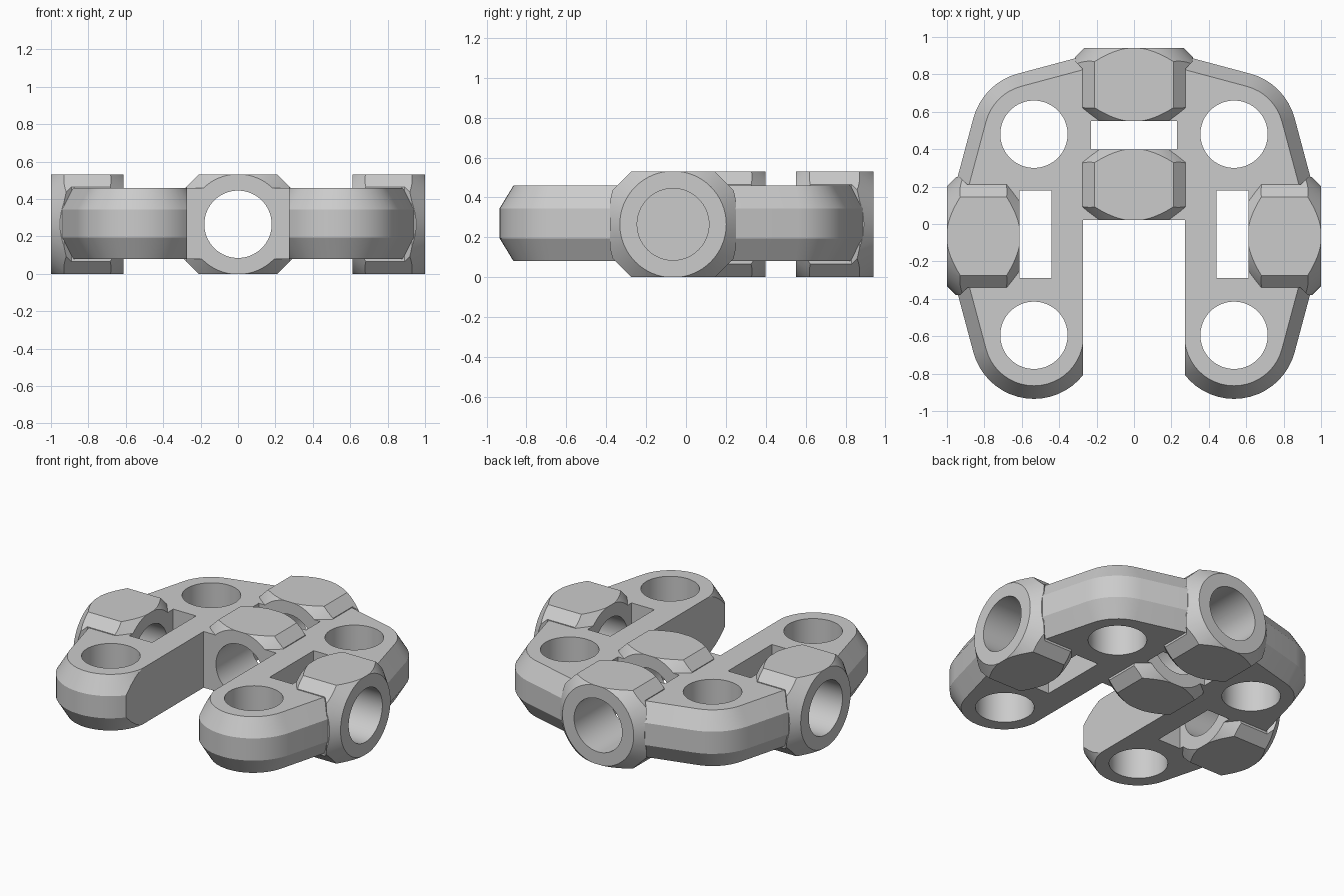
import bpy, bmesh, math

if "Cube" in bpy.data.objects:
    bpy.data.objects.remove(bpy.data.objects["Cube"])

ZC = 0.265          # height of every horizontal bore axis
SIDE_Y = -0.065     # position of the side bosses


def loft(name, rings):
    """Closed solid through a list of equally long point rings."""
    bm = bmesh.new()
    rows = [[bm.verts.new(p) for p in ring] for ring in rings]
    n = len(rows[0])
    for a, b in zip(rows, rows[1:]):
        for i in range(n):
            j = (i + 1) % n
            bm.faces.new((a[i], a[j], b[j], b[i]))
    bm.faces.new(rows[0][::-1])
    bm.faces.new(rows[-1])
    bmesh.ops.recalc_face_normals(bm, faces=bm.faces)
    mesh = bpy.data.meshes.new(name)
    bm.to_mesh(mesh)
    bm.free()
    obj = bpy.data.objects.new(name, mesh)
    bpy.context.collection.objects.link(obj)
    return obj


def boolean(target, tool, operation):
    """Apply a boolean and discard the tool."""
    mod = target.modifiers.new(operation, 'BOOLEAN')
    mod.operation, mod.solver, mod.object = operation, 'EXACT', tool
    bpy.context.view_layer.objects.active = target
    bpy.ops.object.modifier_apply(modifier=mod.name)
    bpy.data.objects.remove(tool)


def box(name, x0, x1, y0, y1, z0=-0.2, z1=0.8):
    return loft(name, [[(x0, y0, z), (x1, y0, z), (x1, y1, z), (x0, y1, z)]
                       for z in (z0, z1)])


def circle(r, n=64):
    return [(r * math.cos(2 * math.pi * i / n), r * math.sin(2 * math.pi * i / n))
            for i in range(n)]


def tube(name, place, profile):
    """Revolved solid along a placed axis; profile is (s, radius)."""
    return loft(name, [[place(s, u, v) for u, v in circle(r)] for s, r in profile])


def octagon(w, h=0.265, flat=0.21):
    k = h - (w - flat)
    return [(w, -k), (w, k), (flat, h), (-flat, h),
            (-w, k), (-w, -k), (-flat, -h), (flat, -h)]


def boss(name, place, length, flanged):
    """Eight-sided sleeve with conically turned ends."""
    sections = [(-0.05, 0.275), (length + 0.05, 0.275)]
    if flanged:
        sections = [(-0.05, 0.275), (0.28, 0.275), (0.32, 0.315), (0.45, 0.315)]
    body = loft(name, [[place(s, u, v) for u, v in octagon(w)] for s, w in sections])
    half = length / 2
    cone = tube("turning_cone", place,
                [(0, 0.267), (half, 0.267 + half), (length, 0.267)])
    boolean(body, cone, 'INTERSECT')
    return body


def outline(r):
    """Plate outline, corner arcs of radius r and tangent edges at 15 degrees."""
    d = 0.335 - r
    cx, lo, hi = 0.535, -0.60, 0.48
    sn, cs = math.sin(math.radians(15)), math.cos(math.radians(15))

    def arc(cy, a0, a1, n):
        return [(cx + r * math.cos(math.radians(a0 + (a1 - a0) * i / n)),
                 cy + r * math.sin(math.radians(a0 + (a1 - a0) * i / n)))
                for i in range(n + 1)]
    lower, upper = arc(lo, -180, -15, 22), arc(hi, 15, 75, 8)
    X, Y = 0.955 - d, 0.90 - d
    t = (X - lower[-1][0]) / sn * cs
    right = [(0.15, -0.45)] + lower + [(X, lower[-1][1] + t), (X, upper[0][1] - t)]
    right += upper + [(upper[-1][0] - (Y - upper[-1][1]) / sn * cs, Y)]
    return right + [(-x, y) for x, y in reversed(right)]


# Bevelled plate with two legs
frame = loft("connector_frame", [[(x, y, z) for x, y in outline(r)] for z, r in
             ((0.08, 0.265), (0.195, 0.335), (0.345, 0.335), (0.46, 0.265))])

# Axis placements: middle, back, right and left sleeves
def middle(s, u, v): return (u, 0.02 + s, ZC + v)
def back(s, u, v): return (u, 0.55 + s, ZC + v)
def right_side(s, u, v): return (0.61 + s, SIDE_Y + u, ZC + v)
def left_side(s, u, v): return (-0.61 - s, SIDE_Y + u, ZC + v)


boolean(frame, boss("middle_sleeve", middle, 0.38, False), 'UNION')
for place in (back, right_side, left_side):
    boolean(frame, boss("outer_sleeve", place, 0.39, True), 'UNION')

# Gap between the legs and the clearance slots
boolean(frame, box("leg_gap", -0.272, 0.272, -1.2, 0.021), 'DIFFERENCE')
boolean(frame, box("back_slot", -0.23, 0.23, 0.399, 0.551), 'DIFFERENCE')
for side in (-1, 1):
    x0, x1 = sorted((side * 0.44, side * 0.611))
    boolean(frame, box("side_slot", x0, x1, -0.29, 0.18), 'DIFFERENCE')

# Horizontal bores
boolean(frame, tube("long_bore", middle, [(-0.2, 0.18), (1.1, 0.18)]), 'DIFFERENCE')
for place in (right_side, left_side):
    boolean(frame, tube("side_bore", place, [(-0.1, 0.18), (0.6, 0.18)]), 'DIFFERENCE')

# Four vertical pin holes
for x in (-0.535, 0.535):
    for y in (-0.595, 0.48):
        hole = tube("pin_hole", lambda s, u, v: (x + u, y + v, s),
                    [(-0.2, 0.18), (0.8, 0.18)])
        boolean(frame, hole, 'DIFFERENCE')

# Smooth the curved walls, keep the edges crisp
bpy.ops.object.select_all(action='DESELECT')
frame.select_set(True)
bpy.context.view_layer.objects.active = frame
bpy.ops.object.shade_smooth_by_angle(angle=math.radians(20))
